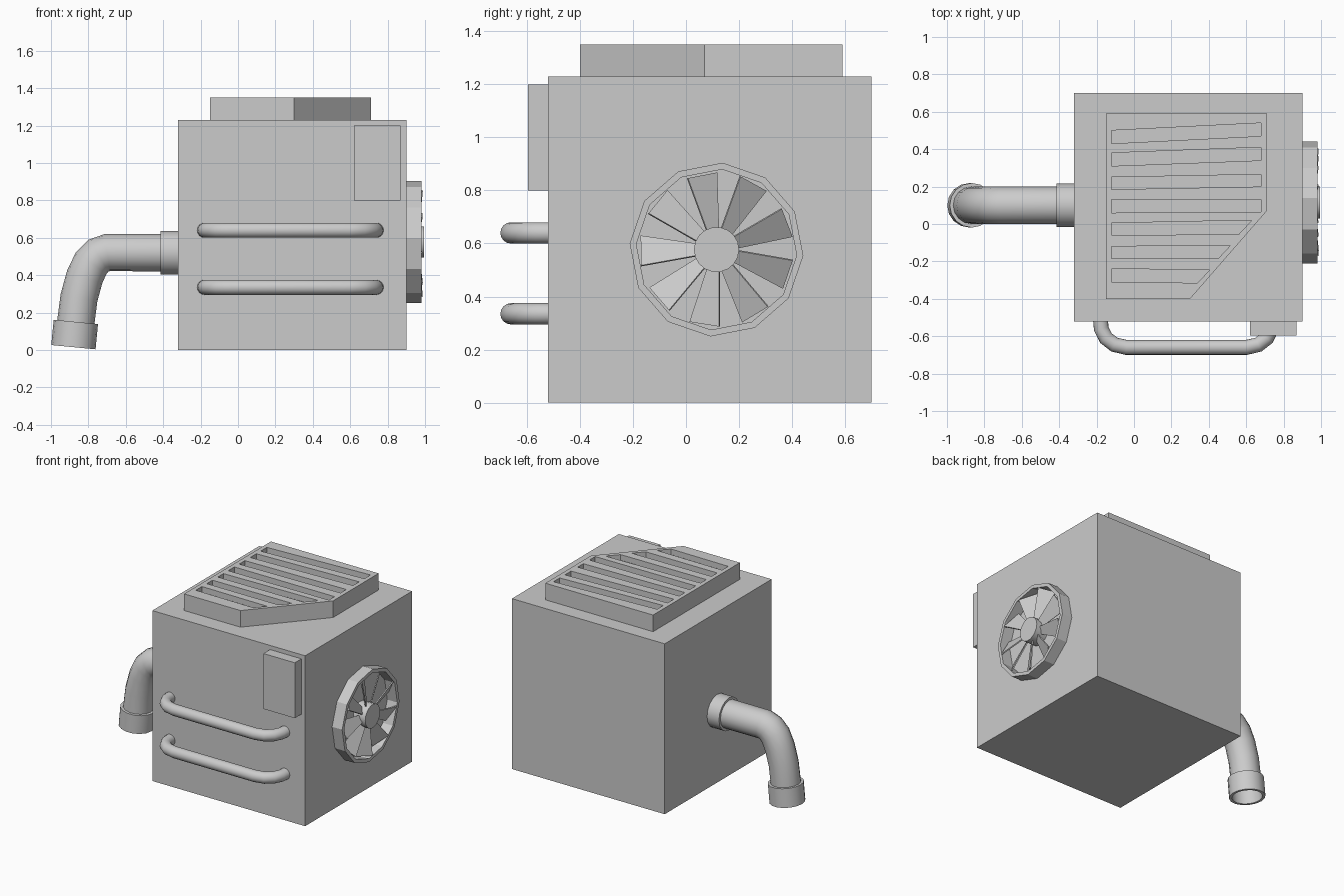
import bpy, bmesh, math
from mathutils import Vector, Matrix

if "Cube" in bpy.data.objects:
    bpy.data.objects.remove(bpy.data.objects["Cube"])


def add(name, bm, smooth=False):
    bmesh.ops.recalc_face_normals(bm, faces=bm.faces[:])
    me = bpy.data.meshes.new(name)
    bm.to_mesh(me)
    bm.free()
    ob = bpy.data.objects.new(name, me)
    bpy.context.collection.objects.link(ob)
    if smooth:
        bpy.ops.object.select_all(action='DESELECT')
        ob.select_set(True)
        bpy.context.view_layer.objects.active = ob
        bpy.ops.object.shade_smooth_by_angle(angle=math.radians(40))
    return ob


def prism(bm, pts, z0, z1):
    lo = [bm.verts.new((x, y, z0)) for x, y in pts]
    hi = [bm.verts.new((x, y, z1)) for x, y in pts]
    bm.faces.new(lo[::-1])
    bm.faces.new(hi)
    n = len(pts)
    for i in range(n):
        j = (i + 1) % n
        bm.faces.new((lo[i], lo[j], hi[j], hi[i]))


def box(name, x0, x1, y0, y1, z0, z1):
    bm = bmesh.new()
    prism(bm, [(x0, y0), (x1, y0), (x1, y1), (x0, y1)], z0, z1)
    return add(name, bm)


def ring(name, start, end, r_out, r_in, sides, phase=0.0, smooth=False):
    """Hollow collar from start to end."""
    start, end = Vector(start), Vector(end)
    axis = (end - start).normalized()
    u = Vector((0, 1, 0))
    w = axis.cross(u)
    bm = bmesh.new()
    loops = []
    for c, r in ((start, r_out), (end, r_out), (end, r_in), (start, r_in)):
        loops.append([bm.verts.new(c + r * (u * math.cos(a) + w * math.sin(a)))
                      for a in (phase + math.tau * i / sides for i in range(sides))])
    for k in range(4):
        a, b = loops[k], loops[(k + 1) % 4]
        for i in range(sides):
            j = (i + 1) % sides
            bm.faces.new((a[i], a[j], b[j], b[i]))
    return add(name, bm, smooth)


def tube(name, pts, r):
    cu = bpy.data.curves.new(name + "_path", 'CURVE')
    cu.dimensions = '3D'
    cu.bevel_depth = r
    cu.bevel_resolution = 6
    sp = cu.splines.new('POLY')
    sp.points.add(len(pts) - 1)
    for p, co in zip(sp.points, pts):
        p.co = (*co, 1)
    tmp = bpy.data.objects.new(name + "_path", cu)
    bpy.context.collection.objects.link(tmp)
    bpy.context.view_layer.update()
    me = bpy.data.meshes.new_from_object(
        tmp.evaluated_get(bpy.context.evaluated_depsgraph_get()))
    bpy.data.objects.remove(tmp)
    bm = bmesh.new()
    bm.from_mesh(me)
    return add(name, bm, True)


# Main housing and front control box
box("housing", -0.32, 0.90, -0.52, 0.70, 0, 1.23)
box("control_box", 0.62, 0.87, -0.595, -0.52, 0.80, 1.20)

# Top vent with slanted slots
bm = bmesh.new()
prism(bm, [(-0.15, -0.40), (0.30, -0.40), (0.71, 0.07), (0.71, 0.59), (-0.15, 0.59)], 1.23, 1.35)
vent = add("top_vent", bm)
bm = bmesh.new()
slots = [  # left low, left high, right x low, right y low, right x high, right y high
    (0.43, 0.50, 0.68, 0.47, 0.68, 0.54), (0.31, 0.38, 0.68, 0.34, 0.68, 0.41),
    (0.185, 0.25, 0.68, 0.20, 0.68, 0.265), (0.06, 0.13, 0.68, 0.065, 0.68, 0.13),
    (-0.06, 0.005, 0.56, -0.055, 0.63, 0.02), (-0.185, -0.12, 0.45, -0.185, 0.515, -0.115),
    (-0.31, -0.24, 0.34, -0.315, 0.405, -0.245)]
for a, b, xl, yl, xh, yh in slots:
    prism(bm, [(-0.12, a), (xl, yl), (xh, yh), (-0.12, b)], 1.31, 1.40)
cutter = add("slot_cutter", bm)
cutter.hide_render = True
cutter.hide_viewport = True
cutter.display_type = 'WIRE'
mod = vent.modifiers.new("slots", 'BOOLEAN')
mod.operation = 'DIFFERENCE'
mod.solver = 'EXACT'
mod.object = cutter

# Front rails
half = [(0.46, -0.50), (0.455, -0.56), (0.43, -0.61), (0.385, -0.645), (0.32, -0.66)]
for label, z in (("upper", 0.64), ("lower", 0.335)):
    path = [(0.28 - x, y, z) for x, y in half] + [(0.28 + x, y, z) for x, y in half[::-1]]
    tube(label + "_rail", path, 0.04)

# Exhaust pipe and its collars
tube("exhaust_pipe", [(x, 0.10, z) for x, z in (
    (-0.31, 0.52), (-0.70, 0.52), (-0.745, 0.505), (-0.785, 0.465),
    (-0.82, 0.39), (-0.85, 0.28), (-0.867, 0.15), (-0.872, 0.10))], 0.10)
ring("wall_collar", (-0.32, 0.10, 0.52), (-0.415, 0.10, 0.52), 0.117, 0.095, 16, smooth=True)
ring("outlet_collar", (-0.867, 0.10, 0.15), (-0.88, 0.10, 0.015), 0.119, 0.10, 16, smooth=True)

# Side fan: twelve-sided rim, hub and nine tilted blades
CY, CZ = 0.115, 0.577
ring("fan_rim", (0.90, CY, CZ), (0.98, CY, CZ), 0.328, 0.303, 12, math.radians(-4))

bm = bmesh.new()
bmesh.ops.create_cone(bm, cap_ends=True, segments=18, radius1=0.085, radius2=0.085, depth=0.095,
                      matrix=Matrix.Translation((0.9475, CY, CZ)) @ Matrix.Rotation(math.pi / 2, 4, 'Y'))
add("fan_hub", bm, True)

bm = bmesh.new()
for k in range(9):
    ang = math.radians(101 + 40 * k)
    rad = Vector((0, math.cos(ang), math.sin(ang)))
    tan = Vector((0, -math.sin(ang), math.cos(ang)))
    tilt = math.radians(30)
    chord = tan * math.cos(tilt) + Vector((math.sin(tilt), 0, 0))
    normal = Vector((math.cos(tilt), 0, 0)) - tan * math.sin(tilt)
    c = Vector((0.952, CY, CZ))
    quads = []
    for t in (-0.004, 0.004):
        quads.append([bm.verts.new(c + rad * r + chord * h + normal * t)
                      for r, h in ((0.07, -0.025), (0.285, -0.065), (0.285, 0.065), (0.07, 0.025))])
    lo, hi = quads
    bm.faces.new(lo[::-1])
    bm.faces.new(hi)
    for i in range(4):
        j = (i + 1) % 4
        bm.faces.new((lo[i], lo[j], hi[j], hi[i]))
add("fan_blades", bm)
